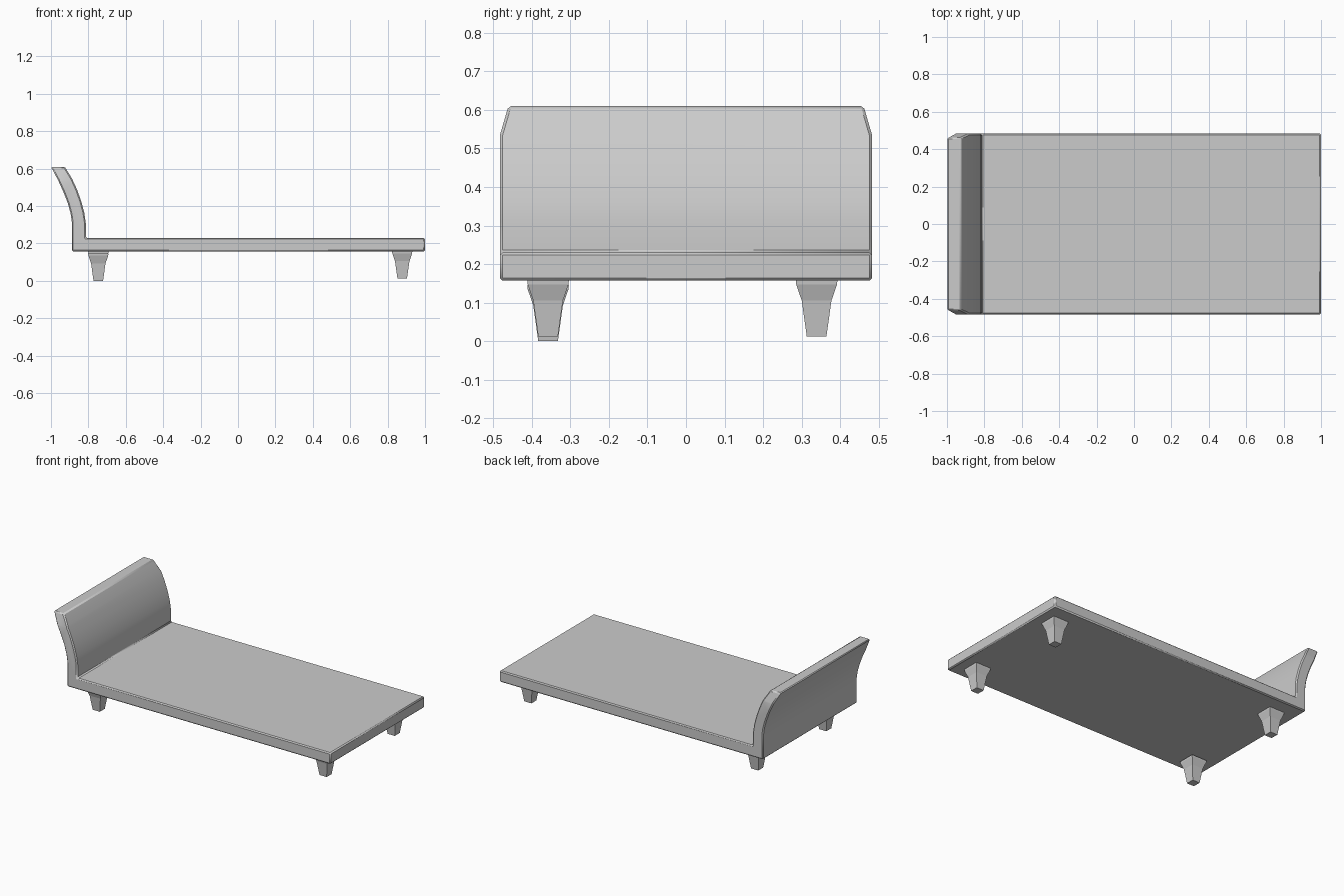
import bpy, bmesh
from mathutils import Vector

if "Cube" in bpy.data.objects:
    bpy.data.objects.remove(bpy.data.objects["Cube"])

HALF_W = 0.483


def make_object(name, bm):
    bmesh.ops.recalc_face_normals(bm, faces=bm.faces[:])
    mesh = bpy.data.meshes.new(name)
    bm.to_mesh(mesh)
    bm.free()
    obj = bpy.data.objects.new(name, mesh)
    bpy.context.collection.objects.link(obj)
    return obj


def shade(obj, degrees):
    bpy.ops.object.select_all(action='DESELECT')
    obj.select_set(True)
    bpy.context.view_layer.objects.active = obj
    bpy.ops.object.shade_smooth_by_angle(angle=degrees * 0.0174533)


# Bed base and curved headboard: one side profile extruded across the width
inner = [(-0.814, 0.31), (-0.822, 0.365), (-0.838, 0.425),
         (-0.860, 0.487), (-0.888, 0.548), (-0.926, 0.61)]
outer = [(-1.0, 0.61), (-0.962, 0.538), (-0.932, 0.472),
         (-0.910, 0.415), (-0.895, 0.36), (-0.888, 0.31)]
profile = [(-0.888, 0.157), (1.0, 0.157), (1.0, 0.23), (-0.814, 0.23)] + inner + outer

bm = bmesh.new()
side = bm.faces.new([bm.verts.new((x, -HALF_W, z)) for x, z in profile])
ext = bmesh.ops.extrude_face_region(bm, geom=[side])
bmesh.ops.translate(bm, vec=(0, 2 * HALF_W, 0),
                    verts=[v for v in ext['geom'] if isinstance(v, bmesh.types.BMVert)])

# Slanted cuts on the headboard's top corners
for s in (-1, 1):
    cut = bmesh.ops.bisect_plane(
        bm, geom=bm.verts[:] + bm.edges[:] + bm.faces[:],
        plane_co=(0, s * HALF_W, 0.535), plane_no=Vector((0, s * 0.075, 0.022)),
        clear_outer=True)
    rim = [e for e in cut['geom_cut'] if isinstance(e, bmesh.types.BMEdge)]
    bmesh.ops.holes_fill(bm, edges=rim, sides=0)

bed = make_object("bed_base_and_headboard", bm)
bevel = bed.modifiers.new("edge_bevel", 'BEVEL')
bevel.width = 0.007
bevel.segments = 1
bevel.limit_method = 'ANGLE'
bevel.angle_limit = 0.6
shade(bed, 20)


# Tapered square legs; the front leg by the headboard sits slightly lower
def leg(name, x, y, drop):
    bm = bmesh.new()
    rings = []
    for z, h in ((0.012, 0.0255), (0.105, 0.0385), (0.147, 0.053), (0.158, 0.054)):
        rings.append([bm.verts.new((x + a * h, y + b * h, z - drop))
                      for a, b in ((-1, -1), (1, -1), (1, 1), (-1, 1))])
    for lo, hi in zip(rings, rings[1:]):
        for i in range(4):
            j = (i + 1) % 4
            bm.faces.new((lo[i], lo[j], hi[j], hi[i]))
    bm.faces.new(rings[0][::-1])
    bm.faces.new(rings[-1])
    make_object(name, bm)


leg("front_left_leg", -0.747, -0.358, 0.012)
leg("front_right_leg", 0.878, -0.358, 0)
leg("back_left_leg", -0.747, 0.339, 0)
leg("back_right_leg", 0.878, 0.339, 0)
